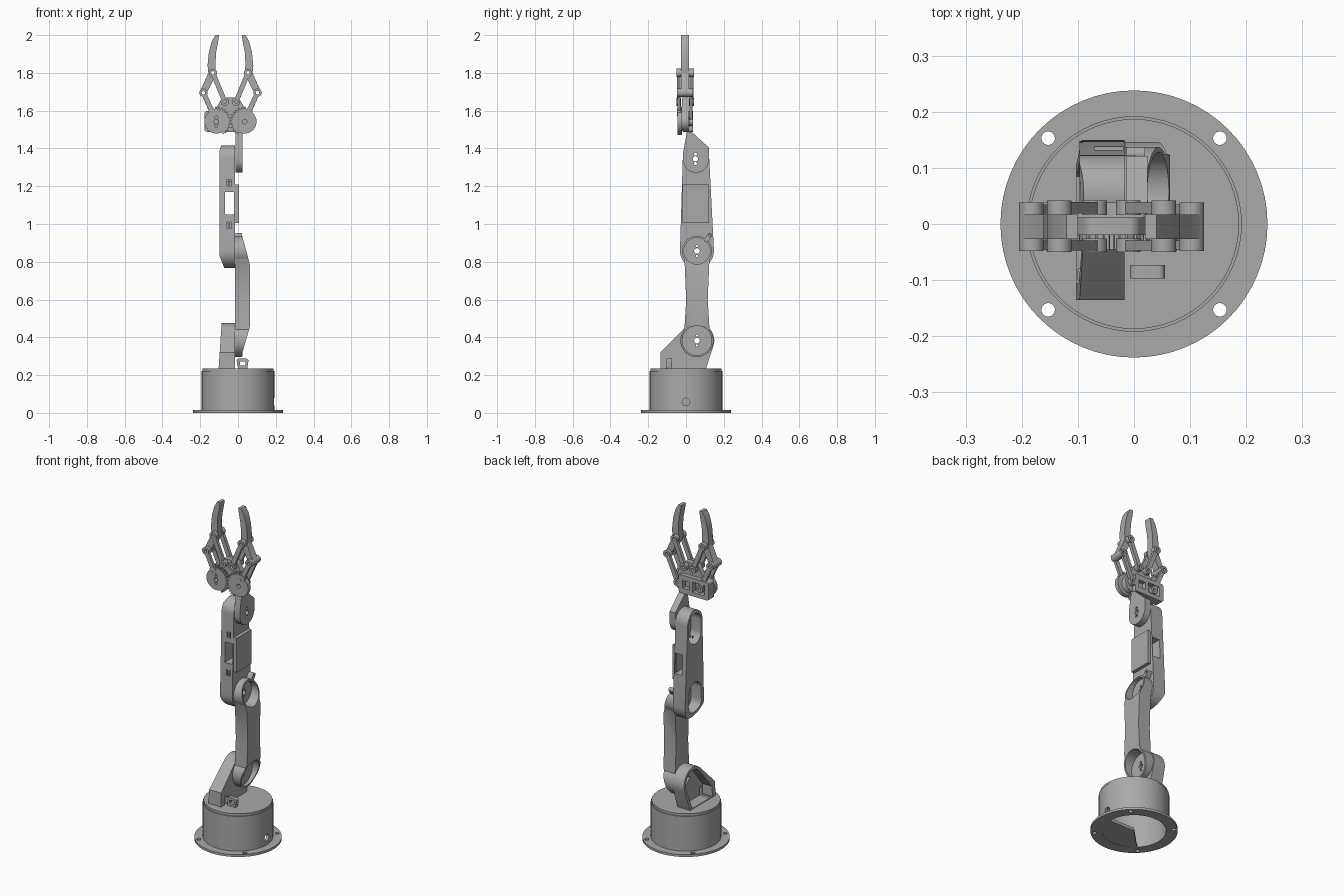
import bpy, bmesh, math
from mathutils import Vector
from mathutils.geometry import convex_hull_2d

cube = bpy.data.objects.get("Cube")
if cube:
    bpy.data.objects.remove(cube, do_unlink=True)

grey = bpy.data.materials.new("plain_grey")
grey.use_nodes = True
COLOUR = (0.4, 0.4, 0.4, 1)
grey.diffuse_color = COLOUR
grey.node_tree.nodes["Principled BSDF"].inputs["Base Color"].default_value = COLOUR


def hull(*circles, n=40):
    """Outline wrapped around circles given as (u, v, radius)."""
    pts = []
    for u, v, r in circles:
        for i in range(n if r else 1):
            a = math.tau * i / n
            pts.append(Vector((u + r * math.cos(a), v + r * math.sin(a))))
    return [pts[i] for i in convex_hull_2d(pts)]


def rect(u0, u1, v0, v1):
    return [(u0, v0), (u1, v0), (u1, v1), (u0, v1)]


def prism(name, pts, axis, a, b):
    """Extrude an outline along an axis from a to b."""
    place = {"x": lambda u, v, t: (t, u, v), "y": lambda u, v, t: (u, t, v),
             "z": lambda u, v, t: (u, v, t)}[axis]
    bm = bmesh.new()
    low, high = ([bm.verts.new(place(p[0], p[1], t)) for p in pts] for t in (a, b))
    bm.faces.new(low)
    bm.faces.new(high)
    for i in range(len(pts)):
        j = (i + 1) % len(pts)
        bm.faces.new((low[i], low[j], high[j], high[i]))
    bmesh.ops.recalc_face_normals(bm, faces=bm.faces)
    mesh = bpy.data.meshes.new(name)
    bm.to_mesh(mesh)
    bm.free()
    mesh.materials.append(grey)
    ob = bpy.data.objects.new(name, mesh)
    bpy.context.collection.objects.link(ob)
    return ob


def combine(ob, mode, *tools):
    """Boolean each tool into the object, then drop the tool."""
    for tool in tools:
        mod = ob.modifiers.new("cut", "BOOLEAN")
        mod.operation, mod.solver, mod.object = mode, "EXACT", tool
        bpy.context.view_layer.objects.active = ob
        bpy.ops.object.modifier_apply(modifier=mod.name)
        bpy.data.objects.remove(tool, do_unlink=True)
    return ob


def cut(ob, *specs):
    return combine(ob, "DIFFERENCE", *[prism("cutter", *s) for s in specs])


def disc(u, v, r):
    return hull((u, v, r), n=64)


# base: hollow drum on a drilled flange
base = prism("base_drum", disc(0, 0, 0.192), "z", 0, 0.222)
combine(base, "UNION", prism("flange", disc(0, 0, 0.238), "z", 0, 0.014))
cut(base, (disc(0, 0, 0.175), "z", -0.1, 0.205),
    (disc(0, 0.058, 0.02), "x", 0.1, 0.3),
    *[(hull((sx * 0.153, sy * 0.153, 0.012)), "z", -0.1, 0.1)
      for sx in (-1, 1) for sy in (-1, 1)])
prism("turntable", disc(0, 0, 0.187), "z", 0.218, 0.236)
shelf = [(0.178 * math.cos(a), 0.178 * math.sin(a))
         for a in [math.radians(-135 + 9 * i) for i in range(16)]]
prism("base_floor", shelf + [(0, 0)], "z", 0.002, 0.02)

# cable loop on the turntable
loop = prism("cable_loop", hull((0.0, 0.235, 0), (0.05, 0.235, 0),
             (0.005, 0.275, 0.012), (0.043, 0.275, 0.012)), "y", -0.097, -0.073)
cut(loop, (rect(0.01, 0.04, 0.25, 0.272), "y", -0.2, 0))

# shoulder bracket: tapered shell opening towards -x
SY, SZ, EZ, WZ = 0.058, 0.383, 0.857, 1.345
bracket = prism("shoulder_bracket", hull((-0.135, 0.232, 0), (-0.135, 0.32, 0),
                (SY, SZ, 0.092), (0.105, 0.232, 0)), "x", -0.12, -0.017)
combine(bracket, "INTERSECT", prism("taper", [(-0.105, 0.2), (-0.085, 0.5),
        (0, 0.5), (0, 0.2)], "y", -0.3, 0.3))
cut(bracket, (hull((-0.105, 0.24, 0), (-0.105, 0.3, 0), (SY, SZ, 0.074),
                   (0.085, 0.24, 0)), "x", -0.2, -0.035),
    (hull((SY, SZ, 0.045), n=4), "x", -0.1, 0),
    (rect(-0.1, -0.08, 0.2, 0.285), "x", -0.1, 0))

# lower arm: waisted link with a round socket at each joint
arm = prism("lower_arm", disc(SY, SZ, 0.088), "x", -0.015, 0.065)
combine(arm, "UNION", prism("mid", hull((SY, SZ, 0.07), (SY, 0.6, 0.057)), "x", -0.015, 0.065),
        prism("mid", hull((SY, 0.6, 0.057), (SY, EZ, 0.068)), "x", -0.015, 0.065),
        prism("end", disc(SY, EZ, 0.079), "x", -0.015, 0.065))
combine(arm, "INTERSECT", prism("taper", [(-0.1, 0.2), (-0.1, 1), (0.02, 1), (0.023, 0.93),
        (0.038, 0.88), (0.064, 0.78), (0.064, 0.46), (0.038, 0.37), (0.023, 0.32),
        (0.02, 0.2)], "y", -0.3, 0.3))
for z, r in ((SZ, 0.078), (EZ, 0.07)):
    cut(arm, (disc(SY, z, r), "x", 0.0, 0.2), (hull((SY, z, 0.015)), "x", -0.1, 0.1),
        *[(hull((SY, z + d, 0.006), n=12), "x", -0.1, 0.1) for d in (-0.026, 0.026)])
tab = prism("elbow_clamp", hull((0.108, 0.915, 0.012), (0.125, 0.94, 0.012)), "x", -0.013, 0.02)
cut(tab, (hull((0.125, 0.94, 0.006)), "x", -0.1, 0.1))

# upper arm: long shell with two pockets towards -x and a window through the middle
upper = prism("upper_arm", hull((SY, EZ, 0.09), (0.053, 0.95, 0.073), (0.053, WZ, 0.07)),
              "x", -0.097, -0.016)
combine(upper, "INTERSECT", prism("taper", [(-0.07, 0.76), (-0.097, 0.83), (-0.097, 1.39),
        (-0.088, 1.42), (0, 1.42), (0, 0.76)], "y", -0.3, 0.3))
cut(upper, (hull((0.053, 0.86, 0.06), (0.053, 0.93, 0.056)), "x", -0.2, -0.03),
    (hull((0.053, 1.27, 0.056), (0.053, 1.34, 0.056)), "x", -0.2, -0.03),
    (rect(-0.07, -0.02, 1.05, 1.17), "y", -0.3, 0.3),
    (hull((SY, EZ, 0.04), n=6), "x", -0.1, 0.0),
    (hull((0.053, 1.325, 0.02), (0.053, 1.36, 0.02)), "x", -0.1, 0.0),
    *[(rect(x, x + 0.007, z, z + 0.035), "y", -0.3, 0.02)
      for x in (-0.058, -0.042) for z in (0.975, 1.2)])
combine(upper, "UNION", prism("cover", rect(-0.018, 0.122, 1.005, 1.21), "x", -0.022, 0.004))

# wrist plate
wrist = prism("wrist", hull((0.053, WZ - 0.005, 0.068), (-0.015, 1.38, 0), (0.005, 1.49, 0),
              (0.033, 1.485, 0), (0.121, 1.405, 0)), "x", -0.014, 0.024)
cut(wrist, (hull((0.05, WZ, 0.014)), "x", -0.1, 0.1),
    *[(hull((0.05, WZ + d, 0.008), n=16), "x", -0.1, 0.1) for d in (-0.025, 0.025)])

# gripper body plate and servo frame
MID, GZ = -0.04, 1.542
GEAR, OUTER, UPPER, INNER = (0.075, GZ), (0.143, 1.695), (0.093, 1.8), (0.03, 1.648)
prism("gripper_plate", hull(*[(MID + s * dx, z, r) for s in (-1, 1)
      for dx, z, r in ((*INNER, 0.022), (0.06, GZ, 0.05))]), "y", -0.02, 0.012)
frame = prism("servo_frame", hull((-0.165, 1.5, 0.012), (-0.165, 1.585, 0.012),
              (0.01, 1.5, 0.012), (0.01, 1.585, 0.012)), "y", -0.015, 0.038)
cut(frame, (rect(-0.148, -0.07, 1.512, 1.572), "y", 0.0, 0.2),
    (rect(-0.05, -0.005, 1.52, 1.565), "y", 0.01, 0.2))


def link(name, s, p, q, y0, y1):
    """Bar between two pivots with drilled round bosses."""
    ends = [(MID + s * x, z) for x, z in (p, q)]
    bar = prism(name, hull(*[(*e, 0.013) for e in ends]), "y", y0 + 0.003, y1 - 0.003)
    combine(bar, "UNION", *[prism("boss", hull((*e, 0.022)), "y", y0, y1) for e in ends])
    return cut(bar, *[(hull((*e, 0.009), n=20), "y", -1, 1) for e in ends])


for s, side in ((-1, "right"), (1, "left")):
    # gear: smooth on the outside, toothed towards its partner
    outline = []
    for i in range(112):
        a = math.tau * i / 112
        toothed = math.cos(a - 0.4) > 0.1
        r = (0.08 if i % 4 < 2 else 0.068) if toothed else 0.063
        outline.append((MID + s * (GEAR[0] - r * math.cos(a)), GZ + r * math.sin(a)))
    gear = prism(side + "_gear", outline, "y", -0.045, -0.02)
    gx = MID + s * GEAR[0]
    holes = [(gx, GZ, 0.012)]
    if s < 0:
        holes += [(gx, GZ + 0.022, 0.008), (gx, GZ - 0.022, 0.008)]
    cut(gear, *[(hull(h, n=20), "y", -0.1, -0.01) for h in holes])

    link(side + "_front_drive_link", s, (0.095, 1.59), OUTER, -0.048, -0.026)
    link(side + "_back_drive_link", s, GEAR, OUTER, 0.016, 0.038)
    link(side + "_front_guide_link", s, INNER, UPPER, -0.05, -0.026)
    link(side + "_back_guide_link", s, INNER, UPPER, 0.016, 0.042)

    # curved finger
    shape = [(0.128, 1.69), (0.077, 1.79), (0.079, 1.85), (0.076, 1.91), (0.067, 1.955),
             (0.06, 2.0), (0.08, 2.0), (0.1, 1.965), (0.114, 1.91), (0.121, 1.84),
             (0.117, 1.8), (0.16, 1.705), (0.157, 1.69), (0.143, 1.675)]
    finger = prism(side + "_finger", [(MID + s * x, z) for x, z in shape], "y", -0.027, 0.017)
    combine(finger, "UNION", prism("boss", hull((MID + s * OUTER[0], OUTER[1], 0.022)),
                                   "y", -0.027, 0.017))
    cut(finger, *[(hull((MID + s * x, z, 0.009), n=20), "y", -1, 1) for x, z in (OUTER, UPPER)])

# smooth round walls, keep edges crisp
bpy.ops.object.select_all(action="DESELECT")
for ob in bpy.context.collection.objects:
    if ob.type == "MESH":
        ob.select_set(True)
        bpy.context.view_layer.objects.active = ob
bpy.ops.object.shade_smooth_by_angle(angle=math.radians(30))
